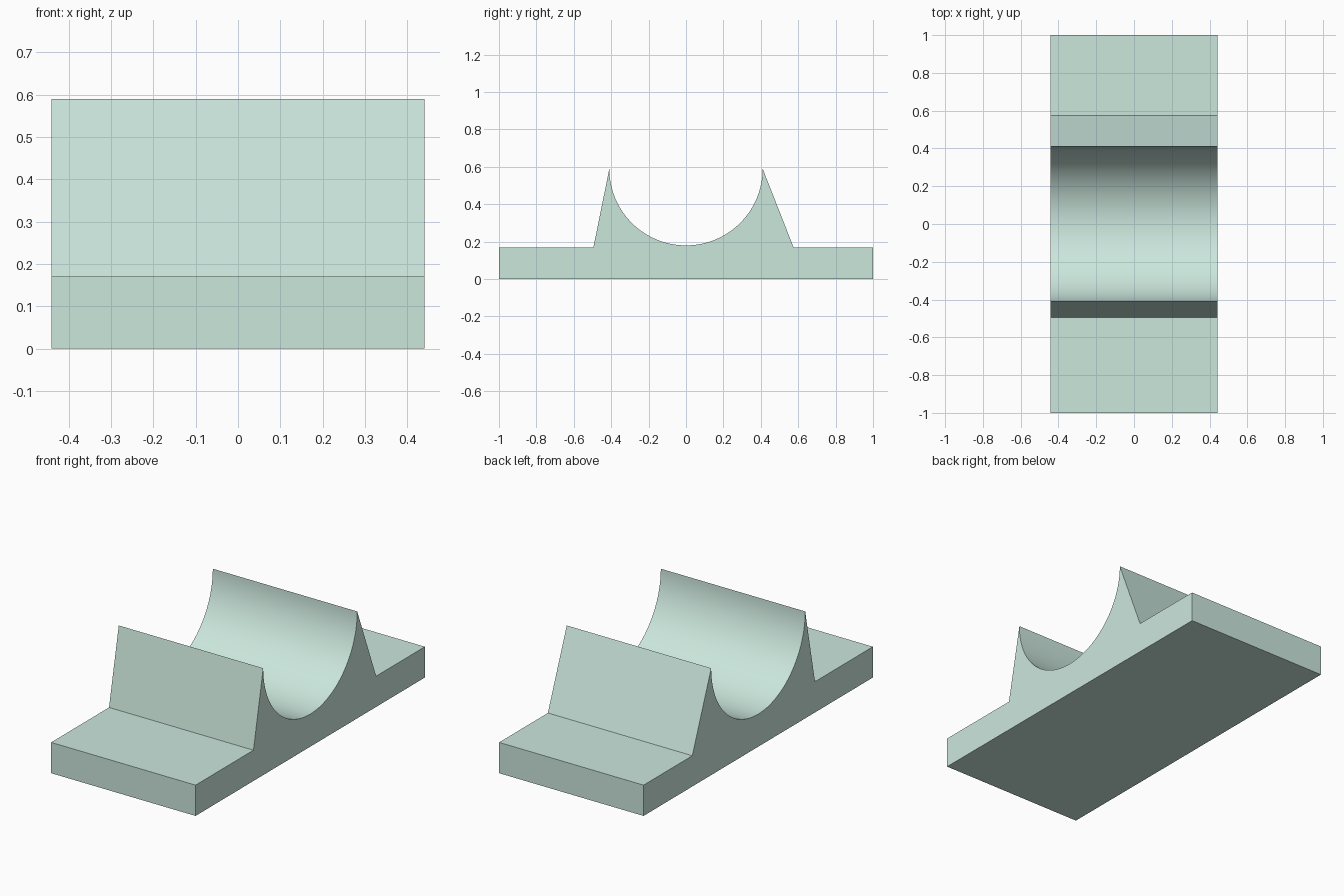
import bpy, bmesh, math

if "Cube" in bpy.data.objects:
    bpy.data.objects.remove(bpy.data.objects["Cube"])

HALF_W, BASE_Z, TIP_Z, R = 0.441, 0.17, 0.59, 0.41
SEGS = 64

# Side profile (y, z): flat base, two wedge horns, half-round cradle between them
profile = [(-1, 0), (1, 0), (1, BASE_Z), (0.575, BASE_Z)]
for i in range(SEGS + 1):
    a = -math.pi * i / SEGS
    profile.append((R * math.cos(a), TIP_Z + R * math.sin(a)))
profile += [(-0.495, BASE_Z), (-1, BASE_Z)]

# Extrude the profile across the width
bm = bmesh.new()
face = bm.faces.new([bm.verts.new((-HALF_W, y, z)) for y, z in profile])
ext = bmesh.ops.extrude_face_region(bm, geom=[face])
bmesh.ops.translate(bm, vec=(2 * HALF_W, 0, 0),
                    verts=[g for g in ext["geom"] if isinstance(g, bmesh.types.BMVert)])
bmesh.ops.recalc_face_normals(bm, faces=bm.faces)
mesh = bpy.data.meshes.new("cradle_block")
bm.to_mesh(mesh)
bm.free()

# Cradle object with a smooth trough and sharp edges
block = bpy.data.objects.new("cradle_block", mesh)
bpy.context.collection.objects.link(block)
bpy.context.view_layer.objects.active = block
block.select_set(True)
bpy.ops.object.shade_smooth_by_angle(angle=math.radians(20))

# Pale green finish
mat = bpy.data.materials.new("pale_green")
mat.diffuse_color = (0.6, 0.8, 0.72, 1)
mat.use_nodes = True
mat.node_tree.nodes["Principled BSDF"].inputs["Base Color"].default_value = mat.diffuse_color
mesh.materials.append(mat)
